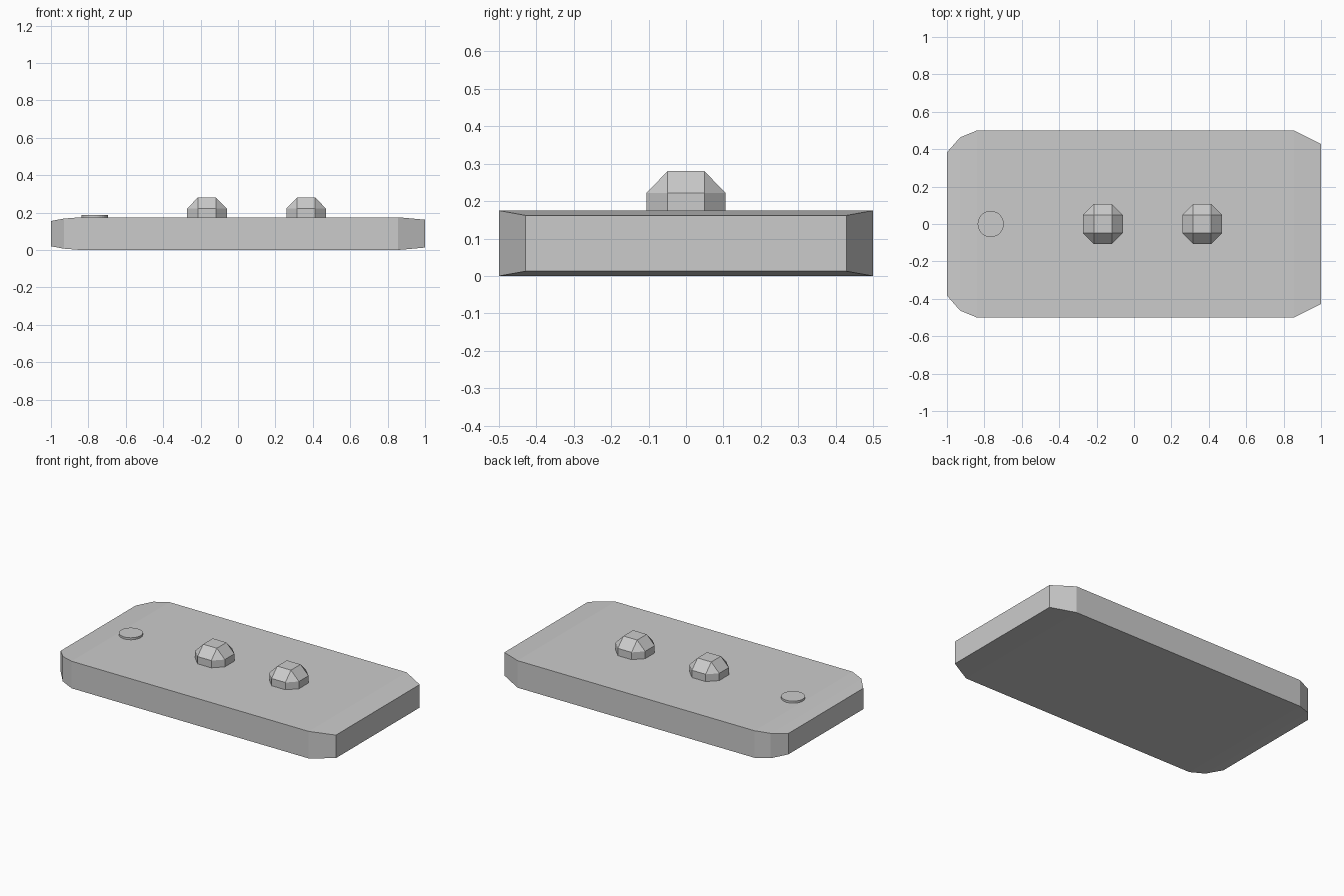
import bpy, bmesh

if "Cube" in bpy.data.objects:
    bpy.data.objects.remove(bpy.data.objects["Cube"])


def make_object(name, bm):
    bmesh.ops.recalc_face_normals(bm, faces=bm.faces)
    mesh = bpy.data.meshes.new(name)
    bm.to_mesh(mesh)
    bm.free()
    obj = bpy.data.objects.new(name, mesh)
    bpy.context.collection.objects.link(obj)
    return obj


def loft(name, rings):
    """Skin a list of equal-length vertex rings and cap both ends."""
    bm = bmesh.new()
    vs = [[bm.verts.new(p) for p in ring] for ring in rings]
    for a, b in zip(vs, vs[1:]):
        for i in range(len(a)):
            j = (i + 1) % len(a)
            bm.faces.new((a[i], a[j], b[j], b[i]))
    bm.faces.new(vs[0])
    bm.faces.new(vs[-1])
    return make_object(name, bm)


TOP = 0.175

# Base plate: cross-sections along x as (x, half width, bottom, top)
stations = [(-1.0, 0.383, 0.02, 0.155), (-0.93, 0.463, 0.007, 0.168),
            (-0.84, 0.5, 0.0, TOP), (0.855, 0.5, 0.0, TOP),
            (1.0, 0.428, 0.013, 0.162)]
loft("base_plate", [[(x, -w, b), (x, w, b), (x, w, t), (x, -w, t)]
                    for x, w, b, t in stations])


# Knobs: octagonal drum rising to a square top with triangular corners
def knob(name, cx, r=0.106, s=0.049):
    outline = [(r, -s), (r, s), (s, r), (-s, r), (-r, s), (-r, -s), (-s, -r), (s, -r)]
    bm = bmesh.new()
    low = [bm.verts.new((cx + x, y, TOP - 0.005)) for x, y in outline]
    mid = [bm.verts.new((cx + x, y, 0.222)) for x, y in outline]
    top = [bm.verts.new((cx + x, y, 0.28))
           for x, y in ((s, -s), (s, s), (-s, s), (-s, -s))]
    for i in range(8):
        j = (i + 1) % 8
        bm.faces.new((low[i], low[j], mid[j], mid[i]))
    for k in range(4):
        a, b, c = mid[2 * k], mid[2 * k + 1], mid[(2 * k + 2) % 8]
        bm.faces.new((a, b, top[(k + 1) % 4], top[k]))
        bm.faces.new((b, c, top[(k + 1) % 4]))
    bm.faces.new(top)
    bm.faces.new(low[::-1])
    make_object(name, bm)


knob("knob_left", -0.166)
knob("knob_right", 0.364)

# Thin round button near the left end
bm = bmesh.new()
bmesh.ops.create_cone(bm, cap_ends=True, segments=32, radius1=0.07, radius2=0.07, depth=0.02)
bmesh.ops.translate(bm, verts=bm.verts, vec=(-0.766, 0, 0.178))
make_object("button", bm)
